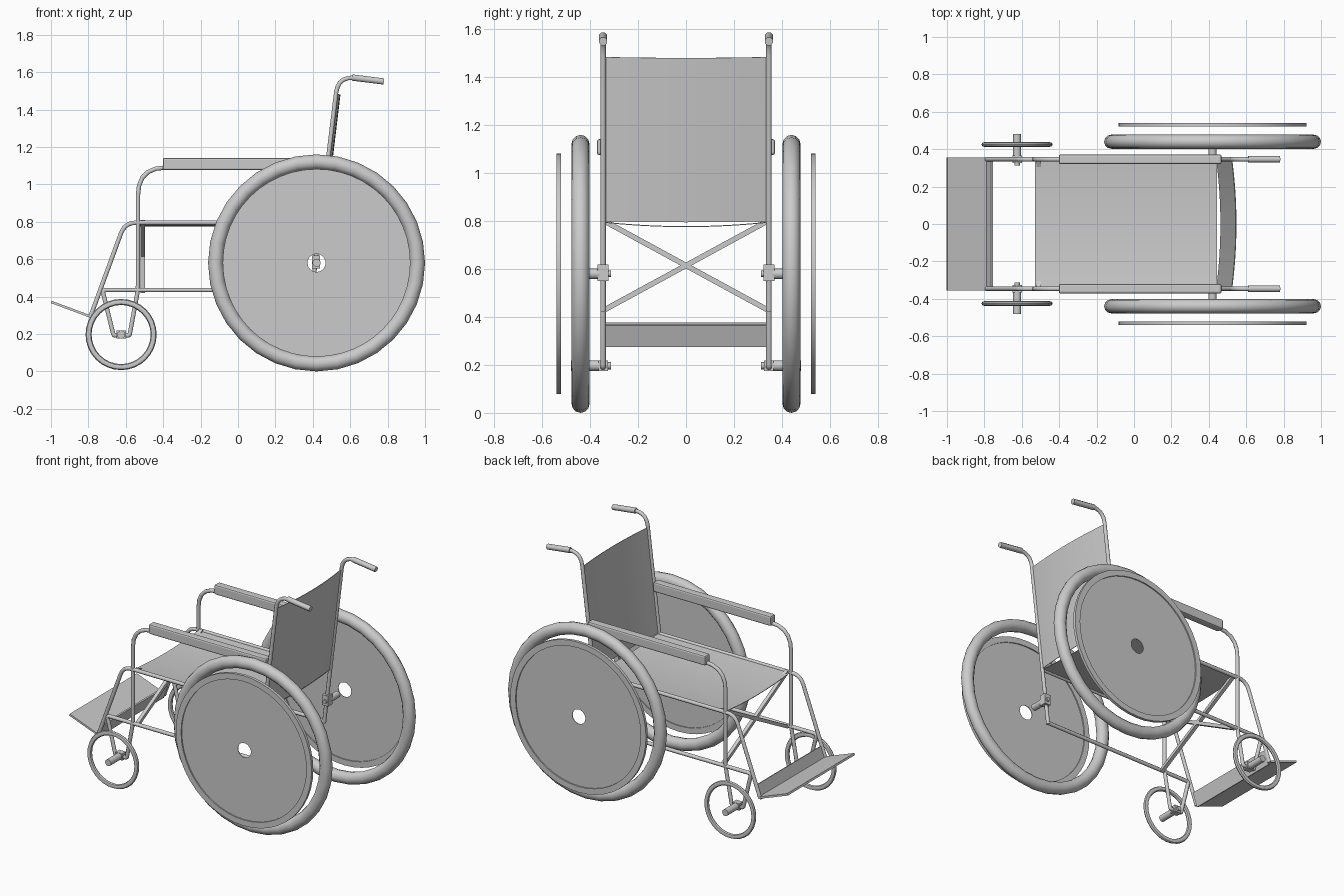
import bpy, math
from mathutils import Vector, Matrix

if "Cube" in bpy.data.objects:
    bpy.data.objects.remove(bpy.data.objects["Cube"])


def make(name, verts, faces, smooth=None):
    me = bpy.data.meshes.new(name)
    me.from_pydata([tuple(v) for v in verts], [], faces)
    ob = bpy.data.objects.new(name, me)
    bpy.context.collection.objects.link(ob)
    bpy.ops.object.select_all(action='DESELECT')
    ob.select_set(True)
    bpy.context.view_layer.objects.active = ob
    # consistent outward normals
    bpy.ops.object.mode_set(mode='EDIT')
    bpy.ops.mesh.select_all(action='SELECT')
    bpy.ops.mesh.normals_make_consistent(inside=False)
    bpy.ops.object.mode_set(mode='OBJECT')
    if smooth:
        bpy.ops.object.shade_smooth_by_angle(angle=math.radians(smooth))
    return ob


def lathe(name, profile, cx, cz, side, n):
    """Revolve a closed (radius, y) profile around a sideways axle."""
    m = len(profile)
    verts = [(cx + r * math.cos(2 * math.pi * i / n), side * y, cz + r * math.sin(2 * math.pi * i / n))
             for i in range(n) for r, y in profile]
    faces = [(i * m + j, i * m + (j + 1) % m, (i + 1) % n * m + (j + 1) % m, (i + 1) % n * m + j)
             for i in range(n) for j in range(m)]
    return make(name, verts, faces, 40)


def oval(radius, y, a, b, n=12):
    return [(radius + a * math.cos(2 * math.pi * k / n), y + b * math.sin(2 * math.pi * k / n)) for k in range(n)]


def fillet(pts, radii, steps=5):
    """Round the inner corners of an (x, z) path."""
    pts = [Vector(p) for p in pts]
    out = [pts[0]]
    for i in range(1, len(pts) - 1):
        p, r = pts[i], radii[i - 1]
        if r == 0:
            out.append(p)
            continue
        a = p + (pts[i - 1] - p).normalized() * r
        b = p + (pts[i + 1] - p).normalized() * r
        for k in range(steps + 1):
            t = k / steps
            out.append(a * (1 - t) ** 2 + p * 2 * t * (1 - t) + b * t * t)
    return out + [pts[-1]]


def tube(name, path, y, rad=0.0125, n=8):
    """Round tube following an (x, z) path in the plane at y."""
    verts, m = [], len(path)
    for i, p in enumerate(path):
        d0 = (path[i] - path[i - 1]).normalized() if i else (path[1] - p).normalized()
        d1 = (path[i + 1] - p).normalized() if i < m - 1 else d0
        t = (d0 + d1).normalized()
        k = rad / max(0.6, t.dot(d0))
        for j in range(n):
            a = 2 * math.pi * (j + 0.5) / n
            verts.append((p.x - t.y * k * math.cos(a), y + rad * math.sin(a), p.y + t.x * k * math.cos(a)))
    faces = [(i * n + j, i * n + (j + 1) % n, (i + 1) * n + (j + 1) % n, (i + 1) * n + j)
             for i in range(m - 1) for j in range(n)]
    faces += [tuple(range(n)), tuple(range((m - 1) * n, m * n))]
    return make(name, verts, faces, 50)


def box(name, centre, size, rot=(0, 0, 0), bevel=0):
    bpy.ops.mesh.primitive_cube_add(size=1, location=centre, rotation=rot)
    ob = bpy.context.object
    ob.name = name
    ob.scale = size
    bpy.ops.object.transform_apply(location=False, rotation=False, scale=True)
    if bevel:
        mod = ob.modifiers.new('bevel', 'BEVEL')
        mod.width, mod.segments = bevel, 2
    return ob


def axle(name, x, z, y0, y1, side, rad, n=12):
    bpy.ops.mesh.primitive_cylinder_add(vertices=n, radius=rad, depth=y1 - y0,
                                        location=(x, side * (y0 + y1) / 2, z), rotation=(math.pi / 2, 0, 0))
    bpy.context.object.name = name
    bpy.ops.object.shade_smooth_by_angle(angle=math.radians(40))


def sheet(name, start, end, bow, thick, cols=12, half=0.34):
    """Fabric stretched between the side tubes, bowing along the given (x, z) vector."""
    verts = []
    for off in (0, thick):
        nrm = Vector(bow).normalized() * off
        for x, z in (start, end):
            for c in range(cols + 1):
                u = 2 * c / cols - 1
                s = 1 - u * u
                verts.append((x + bow[0] * s + nrm.x, u * half, z + bow[1] * s + nrm.y))
    w = cols + 1
    faces = []
    for c in range(cols):
        faces += [(c, c + 1, w + c + 1, w + c), (2 * w + c, 2 * w + c + 1, 3 * w + c + 1, 3 * w + c),
                  (c, c + 1, 2 * w + c + 1, 2 * w + c), (w + c, w + c + 1, 3 * w + c + 1, 3 * w + c)]
    faces += [(0, w, 3 * w, 2 * w), (cols, w + cols, 3 * w + cols, 2 * w + cols)]
    return make(name, verts, faces, 40)


WX, WZ = 0.42, 0.58      # rear wheel centre
CX, CZ = -0.625, 0.197   # caster centre
Y = 0.346                # side frame plane

# tube paths shared by both sides
post = fillet([(0.395, 0.425), (0.535, 1.575), (0.62, 1.57), (0.77, 1.551)], [0.085, 0])
seat_rail = fillet([(0.445, 0.795), (-0.605, 0.795), (-0.79, 0.29)], [0.06])
arm_loop = fillet([(0.47, 1.09), (-0.535, 1.09), (-0.535, 0.435), (-0.58, 0.192), (-0.665, 0.192),
                   (-0.725, 0.435), (0.40, 0.435)], [0.15, 0.03, 0.01, 0.01, 0.02])

for s, tag in ((-1, 'right'), (1, 'left')):
    # rear wheel: tyre and outboard disc with push rim
    lathe('rear_tyre_' + tag, oval(0.54, 0.44, 0.04, 0.038), WX, WZ, s, 32)
    lathe('wheel_disc_' + tag, [(0.048, 0.528), (0.463, 0.528), (0.463, 0.521), (0.502, 0.521),
                                (0.502, 0.54), (0.463, 0.54), (0.463, 0.532), (0.048, 0.532)], WX, WZ, s, 48)
    axle('rear_axle_' + tag, WX, WZ, 0.36, 0.45, s, 0.022)
    axle('rear_axle_bolt_' + tag, WX, WZ, 0.312, 0.34, s, 0.013)
    box('rear_axle_block_' + tag, (WX - 0.003, s * Y, WZ + 0.005), (0.045, 0.045, 0.07))
    # front caster
    lathe('caster_tyre_' + tag, oval(0.174, 0.425, 0.016, 0.013, 8), CX, CZ, s, 32)
    axle('caster_axle_' + tag, CX, CZ, 0.36, 0.48, s, 0.022)
    axle('caster_bolt_' + tag, CX, CZ, 0.312, 0.34, s, 0.015)
    box('caster_block_' + tag, (CX, s * Y, CZ), (0.05, 0.04, 0.045))
    # side frame
    tube('back_post_' + tag, post, s * Y)
    tube('seat_rail_' + tag, seat_rail, s * Y)
    tube('arm_loop_' + tag, arm_loop, s * Y)
    tube('hand_grip_' + tag, [Vector((0.61, 1.571)), Vector((0.78, 1.55))], s * Y, 0.018, 8)
    box('armrest_pad_' + tag, (0.033, s * Y, 1.109), (0.87, 0.052, 0.066), bevel=0.01)
    # crossing brace bar
    box('cross_brace_' + tag, (-0.508, 0, 0.615), (0.024, 0.775, 0.022), (s * math.atan2(0.37, 0.68), 0, 0))

# fabric seat and back
sheet('seat', (-0.53, 0.797), (0.445, 0.797), (0, -0.018), 0.004)
sheet('backrest', (0.44, 0.80), (0.522, 1.485), (0.022, -0.004), 0.004)

# footrest plate and heel panel
box('footrest', (-0.893, 0, 0.332), (0.226, 0.71, 0.013), (0, math.atan2(0.078, 0.21), 0))
box('heel_panel', (-0.775, 0, 0.322), (0.01, 0.68, 0.095), (0, math.atan2(0.185, 0.505), 0))
